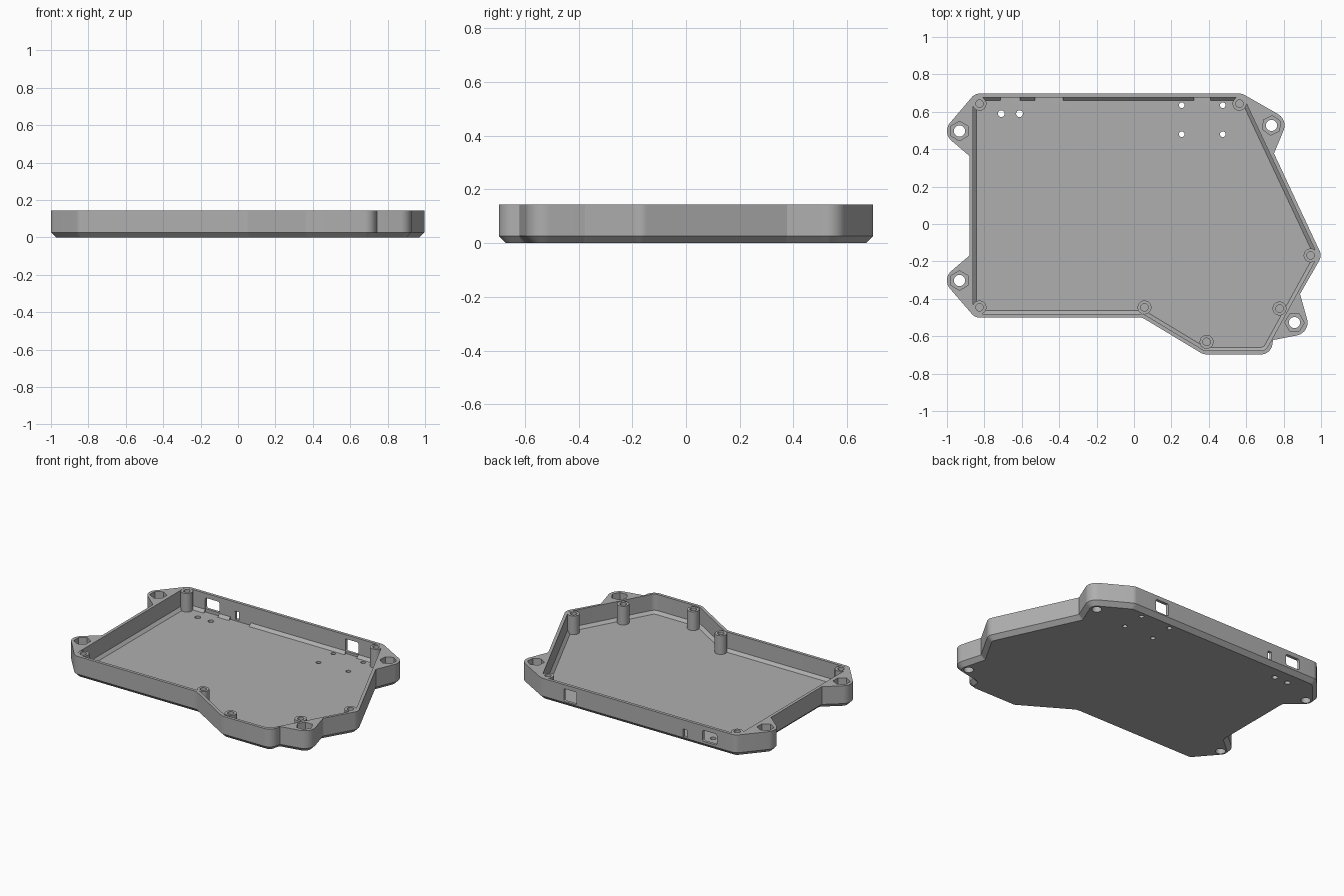
import bpy, bmesh, math
from mathutils import Vector

cube = bpy.data.objects.get("Cube")
if cube:
    bpy.data.objects.remove(cube, do_unlink=True)

TOP, FLOOR, WALL, CHAMFER = 0.145, 0.02, 0.02, 0.027

grey = bpy.data.materials.new("case_grey")
grey.use_nodes = True
grey.diffuse_color = (0.43, 0.43, 0.43, 1)
grey.node_tree.nodes["Principled BSDF"].inputs["Base Color"].default_value = grey.diffuse_color


def belt(circles, inset=0, steps=10):
    """Rounded outline running tangent to each circle; negative radius is a concave corner."""
    circles = [(Vector((x, y)), r - inset) for x, y, r in circles]
    count = len(circles)
    normals = []
    for i in range(count):
        (a, ra), (b, rb) = circles[i], circles[(i + 1) % count]
        d = b - a
        s = (ra - rb) / d.length
        u = d.normalized()
        normals.append(s * u + math.sqrt(1 - s * s) * Vector((u.y, -u.x)))
    points = []
    for i, (c, r) in enumerate(circles):
        n0, n1 = normals[i - 1], normals[i]
        start = math.atan2(n0.y, n0.x)
        sweep = math.atan2(n0.x * n1.y - n0.y * n1.x, n0.dot(n1))
        for k in range(steps + 1):
            t = start + sweep * k / steps
            points.append(c + r * Vector((math.cos(t), math.sin(t))))
    return points


def circle(x, y, r, sides=32, turn=0):
    return [Vector((x + r * math.cos(turn + math.tau * k / sides),
                    y + r * math.sin(turn + math.tau * k / sides))) for k in range(sides)]


def loft(bm, levels):
    """Closed solid through matching (outline, height) levels."""
    rings = [[bm.verts.new((p.x, p.y, z)) for p in pts] for pts, z in levels]
    for a, b in zip(rings, rings[1:]):
        for i in range(len(a)):
            j = (i + 1) % len(a)
            bm.faces.new((a[i], a[j], b[j], b[i]))
    bm.faces.new(rings[0][::-1])
    bm.faces.new(rings[-1])
    return [v for ring in rings for v in ring]


def block(bm, x0, x1, y0, y1, z0, z1, r=0.001):
    """Box with corners rounded in the front plane."""
    corners = [(x0 + r, z0 + r, r), (x1 - r, z0 + r, r), (x1 - r, z1 - r, r), (x0 + r, z1 - r, r)]
    pts = belt(corners, steps=4)
    for v in loft(bm, [(pts, y0), (pts, y1)]):
        v.co = (v.co.x, v.co.z, v.co.y)


def finish(bm, name):
    bmesh.ops.recalc_face_normals(bm, faces=bm.faces)
    mesh = bpy.data.meshes.new(name)
    bm.to_mesh(mesh)
    bm.free()
    mesh.materials.append(grey)
    ob = bpy.data.objects.new(name, mesh)
    bpy.context.collection.objects.link(ob)
    return ob


def activate(ob):
    bpy.ops.object.select_all(action='DESELECT')
    ob.select_set(True)
    bpy.context.view_layer.objects.active = ob


def carve(ob, bm, name):
    cutter = finish(bm, name)
    cutter.hide_render = True
    mod = ob.modifiers.new(name, 'BOOLEAN')
    mod.operation, mod.solver, mod.object = 'DIFFERENCE', 'EXACT', cutter
    activate(ob)
    bpy.ops.object.modifier_apply(modifier=mod.name)
    bpy.data.objects.remove(cutter, do_unlink=True)


# Outline corners, counter-clockwise
front_left = (-0.826, -0.446, 0.054)
front_step = (0.03, -0.55, -0.05)
thumb_a, thumb_b = (0.388, -0.634, 0.063), (0.68, -0.637, 0.06)
side_tip = (0.944, -0.168, 0.054)
back_right, back_left = (0.564, 0.643, 0.054), (-0.826, 0.643, 0.054)
body = [front_left, front_step, thumb_a, thumb_b, side_tip, back_right, back_left]

# Mounting ears, each with its hexagon turn
ears = [(0.858, -0.527, 0.07), (0.735, 0.527, 0.07), (-0.933, 0.497, 0.067), (-0.933, -0.302, 0.067)]
turns = [0, 25, 30, 30]
nook = -0.004
outer = [front_left, front_step, thumb_a, thumb_b,
         (0.747, -0.624, nook), ears[0], (0.892, -0.375, nook), side_tip,
         (0.753, 0.377, nook), ears[1], back_right, back_left,
         ears[2], (-0.884, 0.362, nook), (-0.884, -0.167, nook), ears[3]]

# Tray with chamfered underside
bm = bmesh.new()
loft(bm, [(belt(outer, CHAMFER), 0), (belt(outer), CHAMFER), (belt(outer), TOP)])
tray = finish(bm, "case_tray")

# Cavity with sloped foot, and hexagonal nut pockets
bm = bmesh.new()
slope = 0.018
inner = belt(body, WALL)
loft(bm, [(belt(body, WALL + slope), FLOOR), (inner, FLOOR + slope), (inner, 0.3)])
for (x, y, r), turn in zip(ears, turns):
    pts = circle(x, y, 0.052, 6, math.radians(turn))
    loft(bm, [(pts, 0.07), (pts, 0.3)])
carve(tray, bm, "cavity_cutter")

# Reliefs in the sloped foot behind each port
bm = bmesh.new()
for x0, x1 in [(-0.715, -0.61), (-0.53, -0.38), (0.32, 0.41)]:
    block(bm, x0, x1, 0.63, 0.679, FLOOR, 0.08)
carve(tray, bm, "relief_cutter")

# Through holes and back wall ports
bm = bmesh.new()
holes = [(x, y, 0.03) for x, y, r in ears]
holes += [(x, 0.59, 0.018) for x in (-0.71, -0.612)]
holes += [(x, y, 0.015) for x in (0.255, 0.475) for y in (0.48, 0.635)]
for x, y, r in holes:
    pts = circle(x, y, r)
    loft(bm, [(pts, -0.1), (pts, 0.3)])
block(bm, -0.715, -0.61, 0.66, 0.8, 0.042, 0.115, 0.012)
block(bm, -0.495, -0.467, 0.66, 0.8, 0.03, 0.085)
block(bm, 0.315, 0.41, 0.66, 0.8, 0.035, 0.118, 0.008)
carve(tray, bm, "port_cutter")
activate(tray)
bpy.ops.object.shade_smooth_by_angle(angle=math.radians(30))

# Screw bosses with blind holes
bosses = [(-0.826, -0.446), (0.056, -0.446), (0.388, -0.63), (0.778, -0.452),
          (0.944, -0.168), (0.564, 0.643), (-0.826, 0.643)]
for i, (x, y) in enumerate(bosses):
    bm = bmesh.new()
    profile = [(0.037, FLOOR - 0.004), (0.037, TOP - 0.001), (0.02, TOP - 0.001), (0.02, 0.05)]
    loft(bm, [(circle(x, y, r), z) for r, z in profile])
    boss = finish(bm, f"screw_boss_{i + 1}")
    activate(boss)
    bpy.ops.object.shade_smooth_by_angle(angle=math.radians(30))
